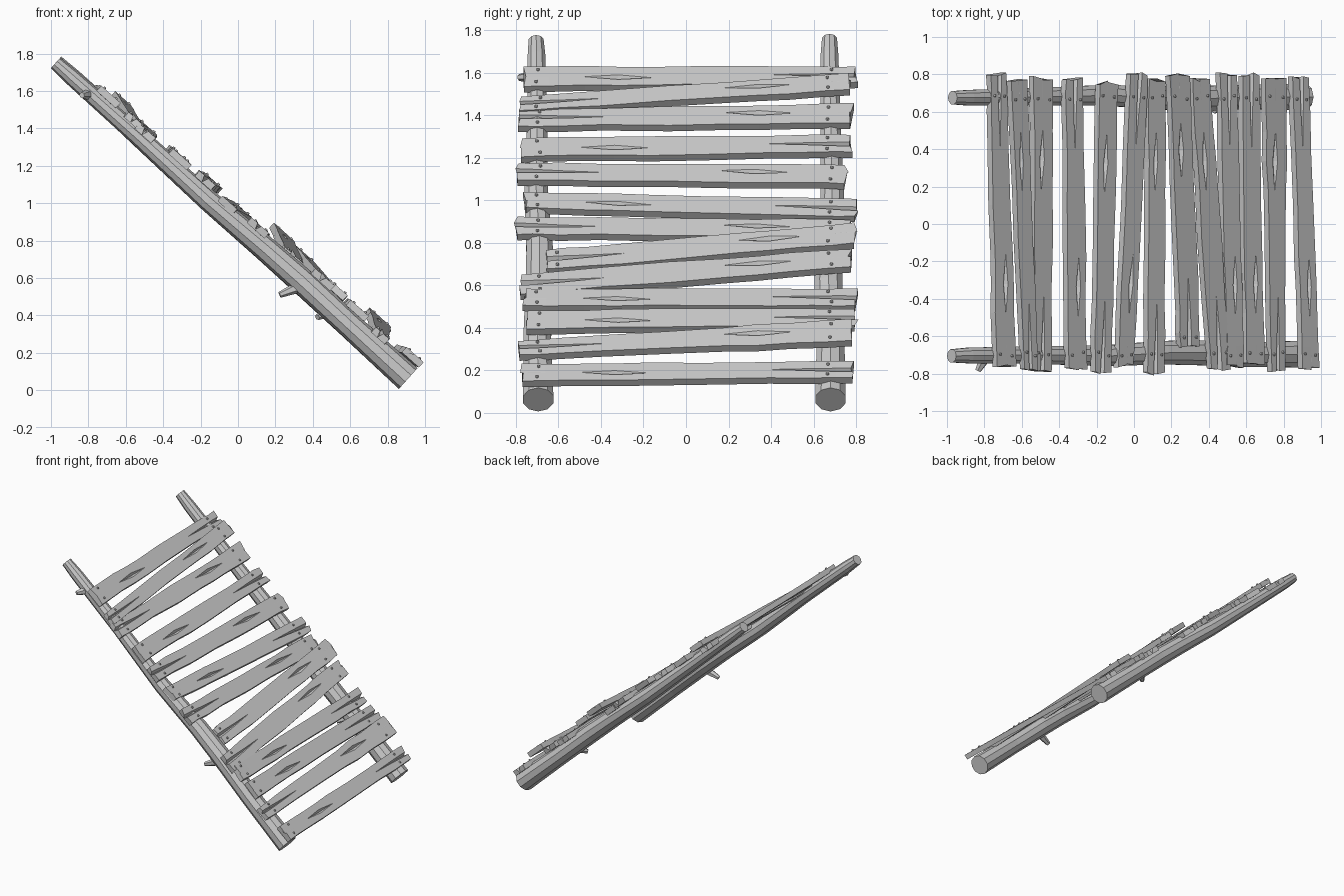
import bpy, bmesh, random
from math import sin, cos, pi
from mathutils import Vector

random.seed(4)
D = Vector((0.745, 0, -0.667))      # down the slope
N = Vector((0.667, 0, 0.745))       # out of the slope
O = Vector((-0.975, 0, 1.75))       # top of the slope


def slope(u, y, w):
    return O + D * u + N * w + Vector((0, y, 0))


def from_x(x, y, w):
    return slope((x + 0.975 - 0.667 * w) / 0.745, y, w)


def finish(bm, name):
    bmesh.ops.remove_doubles(bm, verts=bm.verts, dist=0.0004)
    bmesh.ops.recalc_face_normals(bm, faces=bm.faces)
    me = bpy.data.meshes.new(name)
    bm.to_mesh(me)
    bm.free()
    ob = bpy.data.objects.new(name, me)
    bpy.context.collection.objects.link(ob)
    return ob


def loft(bm, rings):
    vs = [[bm.verts.new(p) for p in r] for r in rings]
    n = len(vs[0])
    for a, b in zip(vs, vs[1:]):
        for i in range(n):
            bm.faces.new((a[i], a[(i + 1) % n], b[(i + 1) % n], b[i]))
    bm.faces.new(vs[0])
    bm.faces.new(vs[-1])


def tube(bm, path, sides):
    # path: list of (centre, radius)
    axis = (path[-1][0] - path[0][0]).normalized()
    a = axis.cross(Vector((0, 1, 0)))
    if a.length < 0.1:
        a = axis.cross(Vector((1, 0, 0)))
    a.normalize()
    b = axis.cross(a)
    loft(bm, [[c + (a * cos(2 * pi * i / sides) + b * sin(2 * pi * i / sides)) * r
               for i in range(sides)] for c, r in path])


# Log rails with cut branch stubs: (u, y offset, w, radius)
def rail(name, y, pts, stubs):
    bm = bmesh.new()
    tube(bm, [(slope(u, y + dy, w), r) for u, dy, w, r in pts], 10)
    for u, dy, w, du in stubs:
        base = slope(u, y, 0)
        tip = slope(u + du, y + dy, w)
        tube(bm, [(base, 0.035), (base.lerp(tip, 0.6), 0.024), (tip, 0.016)], 6)
    finish(bm, name)


rail("front_rail", -0.70,
     [(0, -0.005, 0, 0.037), (0.12, -0.003, 0, 0.044), (0.6, 0, 0.002, 0.05),
      (1.1, -0.005, -0.004, 0.058), (1.5, 0.012, 0.008, 0.066),
      (1.75, 0.012, 0.01, 0.07), (2.1, 0.0, 0.004, 0.068), (2.53, 0.005, 0, 0.075)],
     [(0.25, -0.085, -0.035, -0.03), (1.78, -0.02, -0.125, -0.06)])
rail("back_rail", 0.68,
     [(0, -0.005, 0.008, 0.037), (0.12, -0.005, 0.006, 0.044), (0.6, 0.0, 0, 0.05),
      (1.1, 0.008, -0.004, 0.058), (1.5, -0.005, 0.006, 0.066),
      (1.75, -0.01, 0.008, 0.07), (2.1, 0, 0.002, 0.068), (2.53, 0, 0, 0.075)],
     [(1.98, -0.08, -0.08, -0.03)])

# Planks: back end (x0, x1, w), front end (x0, x1, w), flipped, y range
T = 0.038
PLANKS = [
    (-.765, -.68, .05, -.735, -.63, .072, 1, .80, -.755),
    (-.655, -.57, .10, -.585, -.51, .065, 0, .77, -.785),
    (-.535, -.43, .075, -.53, -.44, .058, 0, .78, -.78),
    (-.365, -.27, .08, -.35, -.25, .078, 1, .78, -.77),
    (-.185, -.085, .095, -.21, -.12, .083, 0, .755, -.80),
    (-.015, .075, .085, -.085, .00, .065, 1, .80, -.755),
    (.08, .17, .078, .075, .165, .083, 0, .77, -.80),
    (.19, .30, .142, .25, .355, .085, 0, .80, -.655),
    (.31, .405, .13, .41, .52, .108, 0, .77, -.775),
    (.46, .55, .09, .50, .59, .115, 1, .80, -.765),
    (.58, .67, .10, .60, .70, .108, 1, .80, -.755),
    (.70, .82, .145, .735, .81, .09, 0, .77, -.78),
    (.85, .935, .095, .90, .99, .12, 1, .78, -.77),
]
# Split and crack stations: (s, crack centre, half width, depth)
CRACKS = [(0, .45, .11, .034), (.05, .47, .10, .032), (.13, .5, .06, .022), (.25, .52, .006, 0),
          (.45, .4, .006, 0), (.62, .38, .006, 0), (.72, .42, .12, .018),
          (.82, .45, .006, 0), (.93, .45, .006, 0), (1, .45, .006, 0)]


def plank(k, bx0, bx1, bw, fx0, fx1, fw, flip, yb, yf):
    bm = bmesh.new()

    def point(f, t, drop, dy=0):
        # t: 0 front end to 1 back end, f: across from up-slope to down-slope
        lo = fx0 + (bx0 - fx0) * t
        hi = fx1 + (bx1 - fx1) * t
        w = fw + (bw - fw) * t
        return from_x(lo + (hi - lo) * f, yf + (yb - yf) * t + dy, w) - N * drop

    rings = []
    for s, c, h, d in CRACKS:
        t = 1 - s if flip else s
        if flip:
            c = 1 - c
        end = s in (0, 1)
        j0, j1 = random.uniform(-.03, .05), random.uniform(-.05, .03)
        fr = [0 + j0, c - h, c, c + h, 1 + j1]
        ys = [random.uniform(-.012, .012) if end else 0 for _ in fr]
        ring = [point(f, t, dd, dy) for f, dd, dy in zip(fr, (0, 0, d, 0, 0), ys)]
        ring += [point(fr[4], t, T, ys[4]), point(fr[0], t, T, ys[0])]
        rings.append(ring)
    loft(bm, rings)
    finish(bm, f"plank_{k:02d}")

    # Nails over both rails
    nb = bmesh.new()
    for y in (-.695, .675):
        t = (y - yf) / (yb - yf)
        if t < .02:
            t = .04
        for f in (.2, .8):
            p = point(f, t, 0, random.uniform(-.012, .012))
            tube(nb, [(p - N * .03, .008), (p + N * .005, .008), (p + N * .009, .005)], 6)
    finish(nb, f"nails_{k:02d}")


for k, p in enumerate(PLANKS, 1):
    plank(k, *p)
